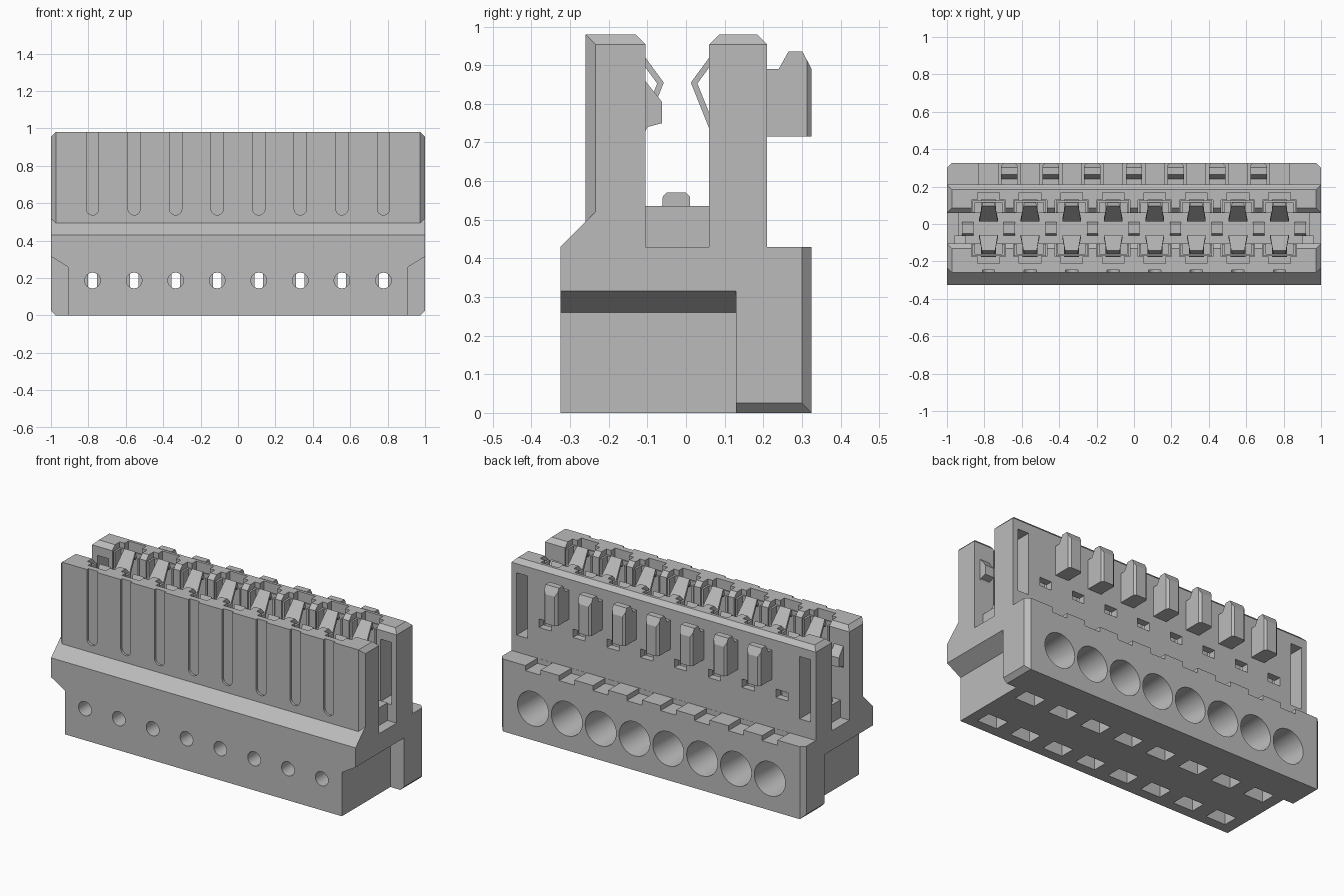
import bpy, bmesh, math
from mathutils import Vector

cube = bpy.data.objects.get("Cube")
if cube:
    bpy.data.objects.remove(cube, do_unlink=True)

grey = bpy.data.materials.new("plain grey")
grey.use_nodes = True
colour = (0.5, 0.5, 0.5, 1)
grey.diffuse_color = colour
grey.node_tree.nodes["Principled BSDF"].inputs["Base Color"].default_value = colour

PITCH = 2 / 9
POLES = [(i - 3.5) * PITCH for i in range(8)]
MID = -0.0225          # centre line of the mating channel


def prism(bm, pts, axis, lo, hi):
    """Extrude a 2D outline along an axis; outline uses the other two axes in order."""
    def at(p, d):
        c = list(p)
        c.insert(axis, d)
        return bm.verts.new(c)
    a, b = [at(p, lo) for p in pts], [at(p, hi) for p in pts]
    faces = [bm.faces.new(a), bm.faces.new(b)]
    for i in range(len(pts)):
        j = (i + 1) % len(pts)
        faces.append(bm.faces.new((a[i], a[j], b[j], b[i])))
    bmesh.ops.recalc_face_normals(bm, faces=faces)


def box(bm, x0, x1, y0, y1, z0, z1):
    prism(bm, [(x0, y0), (x1, y0), (x1, y1), (x0, y1)], 2, z0, z1)


def rod(bm, x, z, r0, r1, y0, y1, n=32):
    """Round bore along y, with a radius at each end."""
    rings = []
    for r, y in ((r0, y0), (r1, y1)):
        rings.append([bm.verts.new((x + r * math.cos(t * math.tau / n), y,
                                    z + r * math.sin(t * math.tau / n))) for t in range(n)])
    a, b = rings
    faces = [bm.faces.new(a), bm.faces.new(b)]
    faces += [bm.faces.new((a[i], a[i - 1], b[i - 1], b[i])) for i in range(n)]
    bmesh.ops.recalc_face_normals(bm, faces=faces)


def chamfer(bm, size, rule):
    """Flat bevel of the edges whose midpoint and direction satisfy the rule."""
    picked = [e for e in bm.edges
              if rule((e.verts[0].co + e.verts[1].co) / 2,
                      (e.verts[0].co - e.verts[1].co).normalized())]
    bmesh.ops.bevel(bm, geom=picked, offset=size, segments=1, affect='EDGES')


def make(name, bm):
    mesh = bpy.data.meshes.new(name)
    bm.to_mesh(mesh)
    bm.free()
    mesh.materials.append(grey)
    ob = bpy.data.objects.new(name, mesh)
    bpy.context.collection.objects.link(ob)
    return ob


def cut(ob, build):
    """Subtract the shapes added by build(bm)."""
    bm = bmesh.new()
    build(bm)
    cutter = make("cutter", bm)
    cutter.hide_render = True
    mod = ob.modifiers.new("cut", 'BOOLEAN')
    mod.operation, mod.solver, mod.object = 'DIFFERENCE', 'EXACT', cutter
    bpy.context.view_layer.objects.active = ob
    bpy.ops.object.modifier_apply(modifier=mod.name)
    bpy.data.objects.remove(cutter, do_unlink=True)


def each_pole(fn):
    return lambda bm: [fn(bm, x) for x in POLES]


# Lower housing with sloped front shoulder
bm = bmesh.new()
prism(bm, [(-.325, 0), (.325, 0), (.325, .43), (-.2, .43), (-.2, .52), (-.235, .52),
           (-.325, .43)], 0, -1, 1)
chamfer(bm, .025, lambda m, d: abs(m.x) > .99 and
        ((abs(d.z) > .9 and m.y > .3) or (abs(d.y) > .9 and m.z < .01)))
housing = make("lower_housing", bm)


def end_recess(bm):
    for s in (-1, 1):
        prism(bm, [(s * .91, -.1), (s * .91, .26), (s, .315), (s * 1.1, .315),
                   (s * 1.1, -.1)], 1, -.4, .13)


cut(housing, end_recess)
# Wire entries, test holes, joining slots, bottom windows and ledge notches
cut(housing, each_pole(lambda b, x: rod(b, x, .187, .085, .102, .02, .33)))
cut(housing, each_pole(lambda b, x: rod(b, x, .187, .042, .042, -.34, -.12)))
cut(housing, each_pole(lambda b, x: box(b, x - .023, x + .023, -.16, .06, .14, .234)))
for y, depth in ((.085, .07), (-.22, .12)):
    cut(housing, each_pole(lambda b, x: box(b, x - .065, x + .065, y - .045, y + .045,
                                            -.05, depth)))
cut(housing, each_pole(lambda b, x: box(b, x - .05, x + .05, .211, .36, .4, .5)))

# Front wall, corners chamfered
bm = bmesh.new()
box(bm, -1, 1, -.26, -.105, .42, .98)
chamfer(bm, .026, lambda m, d: (abs(m.x) > .99 and abs(d.z) > .9 and m.y < -.25) or
        (m.z > .97 and (abs(m.x) > .99 or m.y > -.11)))
front_wall = make("front_wall", bm)


def groove(bm, x):
    r = .033
    arc = [(x + r * math.cos(a), .57 + r * math.sin(a))
           for a in [math.pi + math.pi * i / 12 for i in range(13)]]
    prism(bm, arc + [(x + r, 1.1), (x - r, 1.1)], 1, -.3, -.246)


cut(front_wall, each_pole(groove))

# Back wall, top edges chamfered
bm = bmesh.new()
box(bm, -1, 1, .06, .21, .42, .98)
chamfer(bm, .026, lambda m, d: m.z > .97)
back_wall = make("back_wall", bm)


def end_slots(bm):
    for s in (-1, 1):
        box(bm, s * .93 - .036, s * .93 + .036, 0, .3, .53, .9)


cut(back_wall, end_slots)


# Contact pockets in both walls
def pocket(side):
    def build(bm, x):
        half = [(.09, .04), (.09, .152), (.058, .152), (.058, .19)]
        pts = [(x + w, MID + side * o) for w, o in half]
        pts += [(x - w, MID + side * o) for w, o in reversed(half)]
        prism(bm, pts, 2, .55, 1.1)
    return each_pole(build)


cut(back_wall, pocket(1))
cut(front_wall, pocket(-1))
cut(back_wall, each_pole(lambda b, x: box(b, x - .04, x + .04, .1, .3, .615, .665)))

# Channel floor with ridges between the contacts
bm = bmesh.new()
box(bm, -.94, .94, -.106, .061, .42, .535)
make("channel_floor", bm)
bm = bmesh.new()
for i in range(9):
    x = (i - 4) * PITCH
    prism(bm, [(-.062, .53), (.01, .53), (.01, .56), (0, .57), (-.05, .57), (-.06, .56)],
          0, x - .03, x + .03)
make("floor_ridges", bm)

# Coding pegs on the back wall
bm = bmesh.new()
for i in range(7):
    x = (i - 3) * PITCH
    prism(bm, [(.205, .715), (.325, .715), (.325, .89), (.302, .935), (.265, .935),
               (.24, .89), (.205, .89)], 0, x - .044, x + .044)
chamfer(bm, .012, lambda m, d: m.y > .32 and abs(d.z) > .9)
make("coding_pegs", bm)

# Latch noses at both ends of the channel
bm = bmesh.new()
for s in (-1, 1):
    prism(bm, [(-.11, .865), (-.062, .805), (-.062, .75), (-.1, .74), (-.11, .72)],
          0, s * .93 - .03, s * .93 + .03)
make("latch_noses", bm)

# Spring contacts: bent tongues held in thin three-sided frames
PATH = [(.14, .92, .03), (.118, .968, .036), (.035, .855, .05), (.085, .73, .04),
        (.14, .61, .04)]
for side, label in ((-1, "front"), (1, "back")):
    springs, frames = bmesh.new(), bmesh.new()
    for x in POLES:
        rows = [[springs.verts.new((x + s * w, MID + side * o, z)) for s in (-1, 1)]
                for o, z, w in PATH]
        for a, b in zip(rows, rows[1:]):
            springs.faces.new((a[0], a[1], b[1], b[0]))
        ys = sorted((MID + side * .138, MID + side * .148))
        box(frames, x - .085, x + .085, *ys, .55, .95)
        ys = sorted((MID + side * .085, MID + side * .138))
        for s in (-1, 1):
            box(frames, x + s * .079 - .006, x + s * .079 + .006, *ys, .55, .95)
    bmesh.ops.recalc_face_normals(springs, faces=springs.faces)
    bmesh.ops.solidify(springs, geom=springs.faces[:], thickness=.015)
    make(label + "_spring_tongues", springs)
    make(label + "_contact_frames", frames)

# Smooth bores, crisp edges
for ob in bpy.context.collection.objects:
    if ob.type == 'MESH' and ob.data.materials and ob.data.materials[0] == grey:
        bpy.ops.object.select_all(action='DESELECT')
        ob.select_set(True)
        bpy.context.view_layer.objects.active = ob
        bpy.ops.object.shade_smooth_by_angle(angle=math.radians(25))
